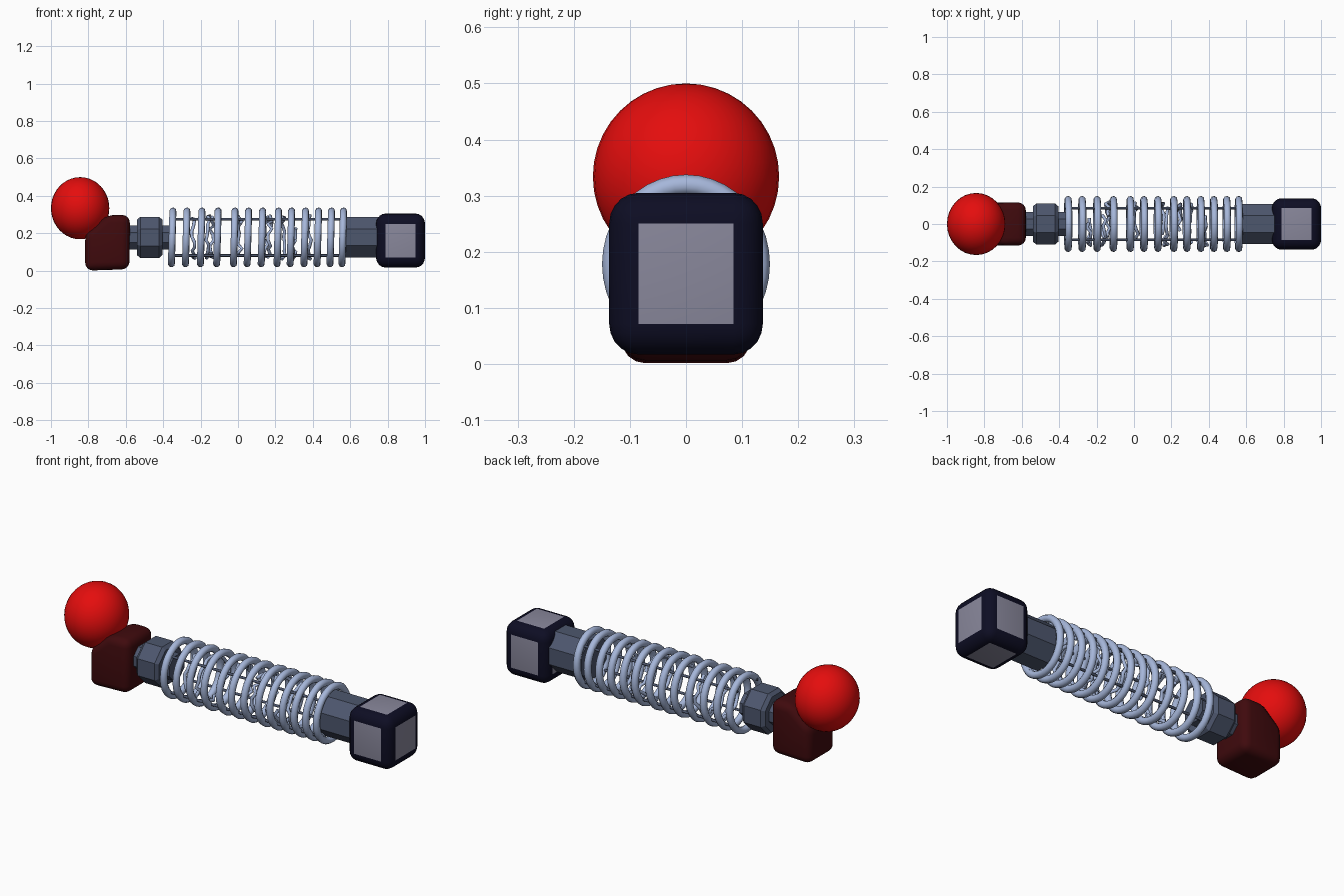
import bpy, bmesh, math, random
from mathutils import Vector, Matrix

if "Cube" in bpy.data.objects:
    bpy.data.objects.remove(bpy.data.objects["Cube"])

random.seed(4)
CZ = 0.178  # height of the long axis


def mat(name, rgb):
    m = bpy.data.materials.new(name)
    m.diffuse_color = (*rgb, 1)
    m.use_nodes = True
    m.node_tree.nodes["Principled BSDF"].inputs["Base Color"].default_value = m.diffuse_color
    return m


RED = mat("bright red", (0.78, 0.004, 0.004))
MAROON = mat("dark maroon", (0.05, 0.003, 0.004))
STEEL = mat("slate steel", (0.075, 0.095, 0.155))
SPRING = mat("pale blue steel", (0.38, 0.47, 0.70))
NAVY = mat("dark navy", (0.004, 0.004, 0.017))
GREY = mat("panel grey", (0.25, 0.245, 0.33))


def finish(name, bm, mats, angle=30):
    bmesh.ops.recalc_face_normals(bm, faces=bm.faces)
    me = bpy.data.meshes.new(name)
    bm.to_mesh(me)
    bm.free()
    ob = bpy.data.objects.new(name, me)
    bpy.context.collection.objects.link(ob)
    for m in mats:
        me.materials.append(m)
    if angle:
        bpy.ops.object.select_all(action='DESELECT')
        ob.select_set(True)
        bpy.context.view_layer.objects.active = ob
        bpy.ops.object.shade_smooth_by_angle(angle=math.radians(angle))
    return ob


def lathe_x(name, profile, sides, material, angle=0):
    """Closed solid around the long axis; profile = (x, apothem) pairs."""
    bm = bmesh.new()
    k = 1 / math.cos(math.pi / sides)
    rings = []
    for x, r in profile:
        ring = []
        for i in range(sides):
            a = 2 * math.pi * (i + 0.5) / sides
            ring.append(bm.verts.new((x, r * k * math.cos(a), CZ + r * k * math.sin(a))))
        rings.append(ring)
    for a, b in zip(rings, rings[1:]):
        for i in range(sides):
            j = (i + 1) % sides
            bm.faces.new((a[i], a[j], b[j], b[i]))
    bm.faces.new(rings[0])
    bm.faces.new(rings[-1])
    return finish(name, bm, [material], angle)


def tube(name, points, radius, material, closed=False):
    cu = bpy.data.curves.new(name, 'CURVE')
    cu.dimensions = '3D'
    cu.bevel_depth = radius
    cu.bevel_resolution = 2
    cu.use_fill_caps = True
    sp = cu.splines.new('POLY')
    sp.points.add(len(points) - 1)
    for p, co in zip(sp.points, points):
        p.co = (*co, 1)
    sp.use_cyclic_u = closed
    sp.use_smooth = True
    cu.materials.append(material)
    ob = bpy.data.objects.new(name, cu)
    bpy.context.collection.objects.link(ob)
    return ob


# red ball
bm = bmesh.new()
bmesh.ops.create_uvsphere(bm, u_segments=32, v_segments=20, radius=1)
bmesh.ops.transform(bm, verts=bm.verts, matrix=Matrix.Translation((-0.844, 0, 0.334))
                    @ Matrix.Diagonal((0.156, 0.166, 0.166, 1)))
finish("ball_knob", bm, [RED], 60)

# maroon holder under the ball, upper outer corner cut away
bm = bmesh.new()
outline = [(-0.817, 0.0), (-0.58, 0.008), (-0.578, 0.298), (-0.70, 0.298), (-0.817, 0.20)]
face = bm.faces.new([bm.verts.new((x, -0.115, z)) for x, z in outline])
ext = bmesh.ops.extrude_face_region(bm, geom=[face])
bmesh.ops.translate(bm, vec=(0, 0.23, 0),
                    verts=[v for v in ext["geom"] if isinstance(v, bmesh.types.BMVert)])
bmesh.ops.recalc_face_normals(bm, faces=bm.faces)
bmesh.ops.bevel(bm, geom=bm.edges[:], offset=0.042, segments=4, profile=0.5, affect='EDGES')
finish("knob_holder", bm, [MAROON], 40)

# neck, chamfered nut and barrel
lathe_x("neck", [(-0.60, 0.064), (-0.365, 0.064)], 8, STEEL)
lathe_x("nut", [(-0.54, 0.095), (-0.522, 0.11), (-0.422, 0.11), (-0.405, 0.095)], 8, STEEL)
lathe_x("barrel", [(0.55, 0.108), (0.78, 0.108)], 8, STEEL)

# spring coils
coils = [-0.352, -0.277, -0.197, -0.11, -0.02, 0.053, 0.128,
         0.213, 0.283, 0.357, 0.427, 0.496, 0.56]
for n, x in enumerate(coils):
    pts = []
    for i in range(40):
        a = 2 * math.pi * i / 40
        pts.append((x + 0.004 * math.sin(a), 0.131 * math.cos(a), CZ + 0.141 * math.sin(a)))
    tube(f"spring_coil_{n + 1}", pts, 0.019, SPRING, True)

# thin rods inside the spring
for n, (sy, sz) in enumerate([(-1, -1), (-1, 1), (1, -1), (1, 1)]):
    y, z = sy * 0.085, CZ + sz * 0.097
    tube(f"inner_rod_{n + 1}", [(-0.37, y, z), (0.57, y, z)], 0.007, STEEL)

# loose wire scraps inside the spring
for n, x in enumerate([-0.24, -0.16, -0.14, 0.01, 0.15, 0.17, 0.24, 0.30, 0.38]):
    start = random.uniform(0, 6.28)
    pts = []
    for i in range(14):
        a = start + i * 0.27
        r = 0.108 + random.uniform(-0.01, 0.01)
        pts.append((x + random.uniform(-0.012, 0.012), r * math.cos(a), CZ + r * math.sin(a)))
    tube(f"wire_scrap_{n + 1}", pts, 0.009, SPRING)

# rounded end block whose flat faces are grey panels
bm = bmesh.new()
bmesh.ops.create_cube(bm, size=1)
bmesh.ops.bevel(bm, geom=bm.edges[:], offset=0.19, segments=5, profile=0.5, affect='EDGES')
for f in bm.faces:
    f.material_index = 1 if f.calc_area() > 0.2 else 0
bmesh.ops.transform(bm, verts=bm.verts, matrix=Matrix.Translation((0.869, 0, 0.161))
                    @ Matrix.Diagonal((0.262, 0.274, 0.288, 1)))
finish("end_block", bm, [NAVY, GREY], 40)
